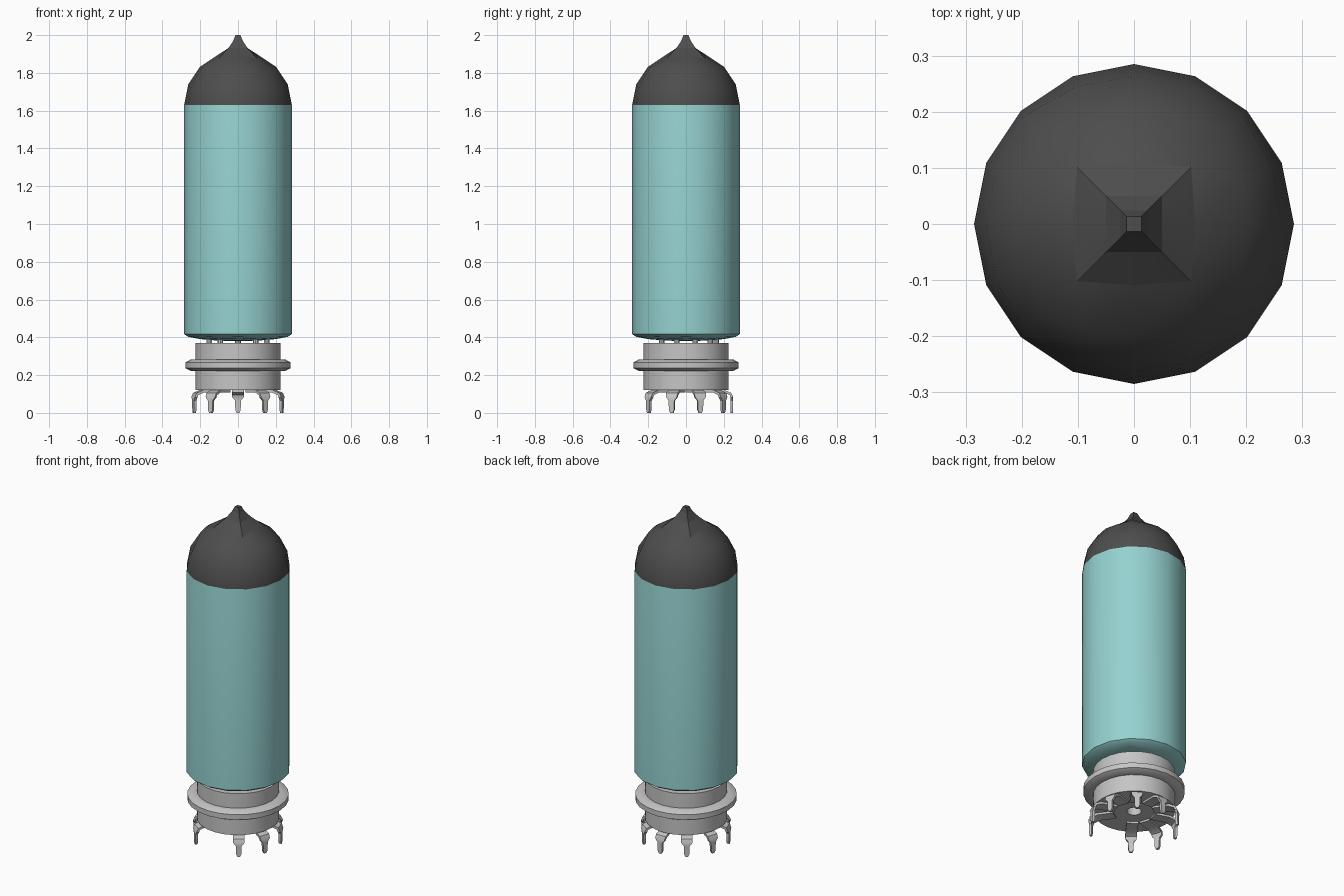
import bpy, bmesh, math
from mathutils import Matrix, Vector

cube = bpy.data.objects.get("Cube")
if cube:
    bpy.data.objects.remove(cube)


def material(name, rgb):
    m = bpy.data.materials.new(name)
    m.use_nodes = True
    m.diffuse_color = (*rgb, 1)
    m.node_tree.nodes["Principled BSDF"].inputs["Base Color"].default_value = (*rgb, 1)
    return m


GLASS = material("pale teal glass", (0.30, 0.64, 0.63))
DARK = material("dark grey cap", (0.075, 0.075, 0.075))
METAL = material("light grey metal", (0.56, 0.56, 0.56))


def finish(bm, name, mats, angle=30):
    bmesh.ops.recalc_face_normals(bm, faces=bm.faces)
    mesh = bpy.data.meshes.new(name)
    bm.to_mesh(mesh)
    bm.free()
    obj = bpy.data.objects.new(name, mesh)
    bpy.context.collection.objects.link(obj)
    for m in mats:
        mesh.materials.append(m)
    bpy.ops.object.select_all(action="DESELECT")
    obj.select_set(True)
    bpy.context.view_layer.objects.active = obj
    bpy.ops.object.shade_smooth_by_angle(angle=math.radians(angle))
    return obj


# Glass envelope: rounded cube split at its equator, stretched into a capsule
R, SHOULDER, FLOOR = 0.285, 1.63, 0.417
bm = bmesh.new()
bmesh.ops.create_cube(bm, size=2)
bmesh.ops.subdivide_edges(bm, edges=bm.edges[:], cuts=3, use_grid_fill=True)
equator = [e for e in bm.edges if all(abs(v.co.z) < 0.01 for v in e.verts)]
bmesh.ops.split_edges(bm, edges=equator)
upper = {v for f in bm.faces if f.calc_center_median().z > 0 for v in f.verts}
crown = [f for f in bm.faces if f.calc_center_median().z > 0.99
         and max(abs(f.calc_center_median().x), abs(f.calc_center_median().y)) < 0.5]
for v in bm.verts:
    p = Vector([math.tan(c * math.pi / 4) for c in v.co]).normalized() * R
    v.co = p + Vector((0, 0, SHOULDER)) if v in upper else Vector((p.x, p.y, FLOOR + p.z * 0.13))
# Drawn-out square tip
for half, z in ((0.05, 1.932), (0.024, 1.972), (0.013, 2.0)):
    geom = bmesh.ops.extrude_face_region(bm, geom=crown)["geom"]
    crown = [g for g in geom if isinstance(g, bmesh.types.BMFace)]
    for v in [g for g in geom if isinstance(g, bmesh.types.BMVert)]:
        sx, sy = [(c > 0.005) - (c < -0.005) for c in v.co.xy]
        v.co = (sx * half, sy * half, z)
bmesh.ops.bridge_loops(bm, edges=[e for e in bm.edges if e.is_boundary])
for f in bm.faces:
    f.material_index = int(f.calc_center_median().z > SHOULDER)
finish(bm, "glass_envelope", [GLASS, DARK])

# Socket body: turned ring with flange and centre hole
profile = [(0.04, 0.12), (0.225, 0.12), (0.225, 0.222), (0.25, 0.222), (0.278, 0.237),
           (0.278, 0.268), (0.25, 0.283), (0.225, 0.283), (0.225, 0.37), (0.04, 0.37)]
bm = bmesh.new()
verts = [bm.verts.new((r, 0, z)) for r, z in profile]
edges = [bm.edges.new((a, b)) for a, b in zip(verts, verts[1:] + verts[:1])]
bmesh.ops.spin(bm, geom=verts + edges, cent=(0, 0, 0), axis=(0, 0, 1),
               angle=math.tau, steps=24, use_merge=True)
bmesh.ops.remove_doubles(bm, verts=bm.verts[:], dist=0.0005)
finish(bm, "socket_body", [METAL])

# Nine contacts and glass lead pins on a ten-place circle, gap at the front
# Contact stations along a bent strip: radius, height, half width
strip = [(0.11, 0.115, 0.032), (0.2, 0.115, 0.032), (0.236, 0.1, 0.032), (0.243, 0.082, 0.03),
         (0.243, 0.066, 0.016), (0.243, 0.015, 0.014), (0.243, 0.0, 0.007)]
contacts, leads = bmesh.new(), bmesh.new()
for i in range(1, 10):
    turn = Matrix.Rotation(math.radians(-90 + 36 * i), 4, "Z")
    rings = []
    for j, (r, z, w) in enumerate(strip):
        a, b = strip[max(j - 1, 0)], strip[min(j + 1, len(strip) - 1)]
        d = Vector((b[0] - a[0], 0, b[1] - a[1])).normalized()
        n = Vector((-d.z, 0, d.x)) * 0.007
        rings.append([contacts.verts.new(turn @ (Vector((r, s * w, z)) + t * n))
                      for s, t in ((-1, -1), (1, -1), (1, 1), (-1, 1))])
    for p, q in zip(rings, rings[1:]):
        for k in range(4):
            contacts.faces.new((p[k], p[k - 1], q[k - 1], q[k]))
    contacts.faces.new(rings[0])
    contacts.faces.new(rings[-1])
    bmesh.ops.create_cone(leads, cap_ends=True, segments=8, radius1=0.015, radius2=0.015, depth=0.05,
                          matrix=turn @ Matrix.Translation((0.16, 0, 0.38)))
finish(contacts, "socket_contacts", [METAL])
finish(leads, "lead_pins", [METAL])
